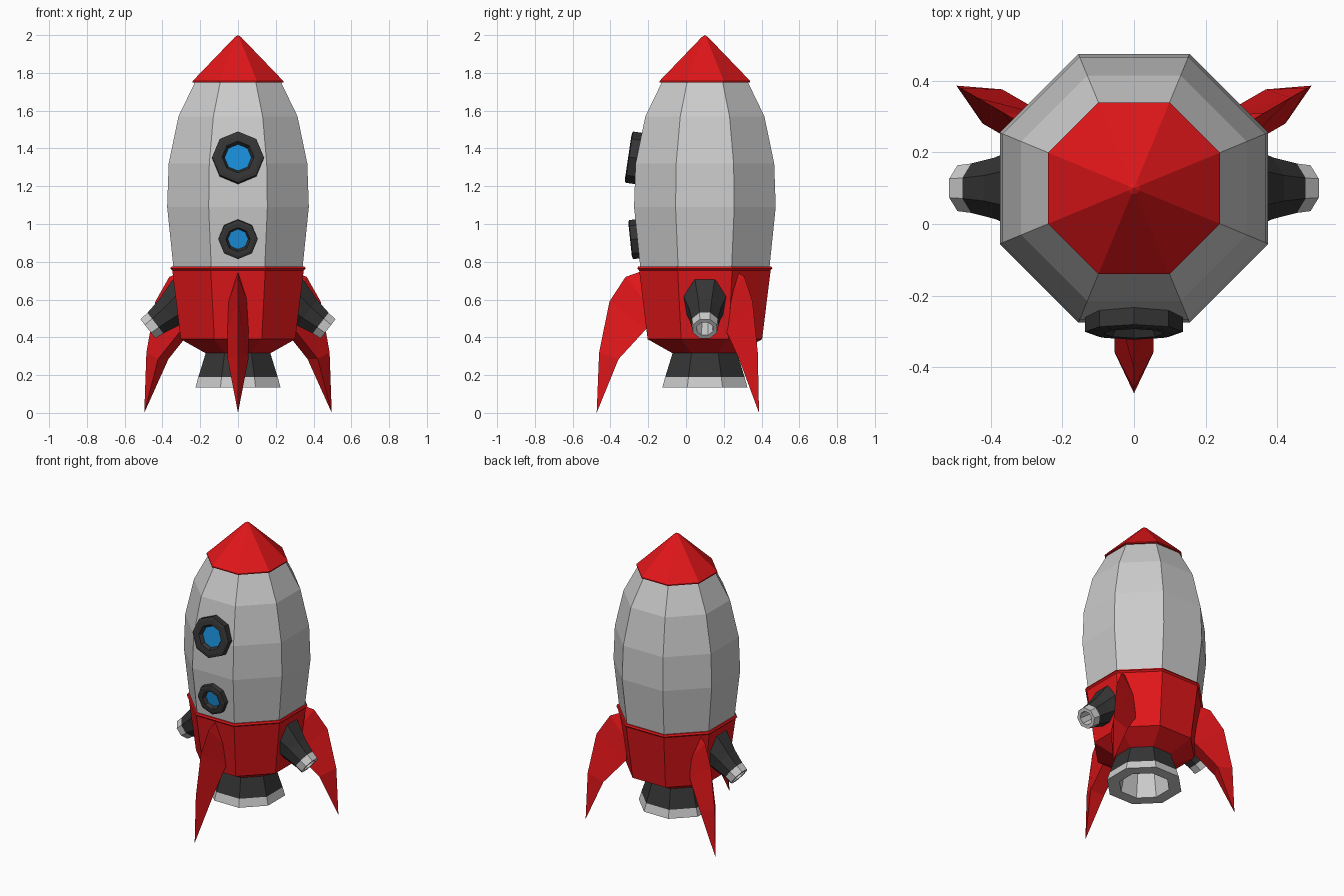
import bpy, bmesh, math
from mathutils import Vector, Matrix

if "Cube" in bpy.data.objects:
    bpy.data.objects.remove(bpy.data.objects["Cube"])


def material(name, rgb):
    m = bpy.data.materials.new(name)
    m.diffuse_color = (*rgb, 1)
    m.use_nodes = True
    m.node_tree.nodes["Principled BSDF"].inputs["Base Color"].default_value = m.diffuse_color
    return m


RED = material("red_paint", (0.75, 0.008, 0.01))
DARK = material("dark_metal", (0.035, 0.035, 0.035))
BLUE = material("blue_glass", (0.01, 0.27, 0.7))
FLAT = 1 / math.cos(math.pi / 8)  # apothem to corner radius of an octagon
CENTRE = Vector((0, 0.1, 0))


def finish(bm, name, mat):
    bmesh.ops.remove_doubles(bm, verts=bm.verts, dist=1e-5)
    mesh = bpy.data.meshes.new(name)
    bm.to_mesh(mesh)
    bm.free()
    obj = bpy.data.objects.new(name, mesh)
    bpy.context.collection.objects.link(obj)
    if mat:
        mesh.materials.append(mat)
    return obj


def lathe(name, profile, mat=None, origin=CENTRE, axis=(0, 0, 1), flat_sides=True):
    """Octagonal revolve of (radius, distance along axis) points."""
    bm = bmesh.new()
    axis = Vector(axis).normalized()
    turn = Matrix() if axis.z > 0.999 else axis.to_track_quat('Z', 'Y').to_matrix().to_4x4()
    place = Matrix.Translation(origin) @ turn
    scale, start = (FLAT, math.pi / 8) if flat_sides else (1, 0)
    rings = []
    for r, t in profile:
        angles = [start + i * math.pi / 4 for i in range(8)]
        rings.append([bm.verts.new(place @ Vector((r * scale * math.cos(a), r * scale * math.sin(a), t)))
                      for a in angles])
    for a, b in zip(rings, rings[1:]):
        for i in range(8):
            j = (i + 1) % 8
            bm.faces.new((a[i], a[j], b[j], b[i]))
    return finish(bm, name, mat)


# Hull, nose and skirt
lathe("hull", [(0.335, 0.74), (0.342, 0.77), (0.375, 1.09), (0.367, 1.32),
               (0.315, 1.57), (0.228, 1.75)])
lathe("nose_cone", [(0, 1.75), (0.24, 1.75), (0.24, 1.757), (0.016, 1.99), (0, 2.0)], RED)
lathe("skirt", [(0, 0.315), (0.17, 0.315), (0.303, 0.39), (0.348, 0.755),
                (0.358, 0.765), (0.352, 0.776), (0.335, 0.776)], RED)

# Main engine: dark bell with a bare metal lip and lining
lathe("engine_bell", [(0.21, 0.19), (0.17, 0.32)], DARK)
lathe("engine_lip", [(0.12, 0.32), (0.15, 0.135), (0.225, 0.135), (0.21, 0.19)])

# Side thrusters, angled down and out
for side, label in ((-1, "left"), (1, "right")):
    axis = Vector((side * 0.79, 0, -0.61)).normalized()
    origin = Vector((side * 0.477, 0.1, 0.445)) - axis * 0.3
    lathe(label + "_thruster", [(0.125, 0.0), (0.125, 0.04), (0.086, 0.16), (0.069, 0.25)],
          DARK, origin, axis)
    lathe(label + "_thruster_lip", [(0.069, 0.25), (0.064, 0.3), (0.042, 0.3), (0.035, 0.08)],
          None, origin, axis)

# Portholes, each following the slope of the hull
for label, z, y, radius, tilt in (("upper", 1.355, -0.306, 0.137, 8.5),
                                  ("lower", 0.917, -0.296, 0.104, -6)):
    a = math.radians(tilt)
    axis = Vector((0, -math.cos(a), math.sin(a)))
    origin = Vector((0, y, z)) - axis * 0.05
    lathe(label + "_porthole_frame",
          [(radius, -0.01), (radius, 0.045), (radius * 0.85, 0.05),
           (radius * 0.62, 0.05), (radius * 0.5, 0.022)], DARK, origin, axis, False)
    lathe(label + "_porthole_glass", [(radius * 0.53, 0.026), (0, 0.026)], BLUE, origin, axis, False)


# Fins: triangular section with a sharp outer ridge and a flat inner face
def fin(name, angle):
    half = 0.055
    sections = [((0.42, 0.72), (0.31, 0.58)),
                ((0.505, 0.59), (0.31, 0.445)),
                ((0.56, 0.32), (0.457, 0.285))]
    bm = bmesh.new()
    place = Matrix.Translation(CENTRE) @ Matrix.Rotation(math.radians(angle), 4, 'Z')

    def point(r, y, z):
        return bm.verts.new(place @ Vector((r, y, z)))

    top, tip = point(0.335, 0, 0.75), point(0.573, 0, 0)
    rows = [(point(o[0], 0, o[1]), point(i[0], half, i[1]), point(i[0], -half, i[1]))
            for o, i in sections]
    for k in range(3):
        n = (k + 1) % 3
        bm.faces.new((top, rows[0][k], rows[0][n]))
        for a, b in zip(rows, rows[1:]):
            bm.faces.new((a[k], b[k], b[n], a[n]))
        bm.faces.new((rows[-1][k], tip, rows[-1][n]))
    bmesh.ops.recalc_face_normals(bm, faces=bm.faces)
    finish(bm, name, RED)


for name, angle in (("front_fin", 270), ("back_right_fin", 30), ("back_left_fin", 150)):
    fin(name, angle)
